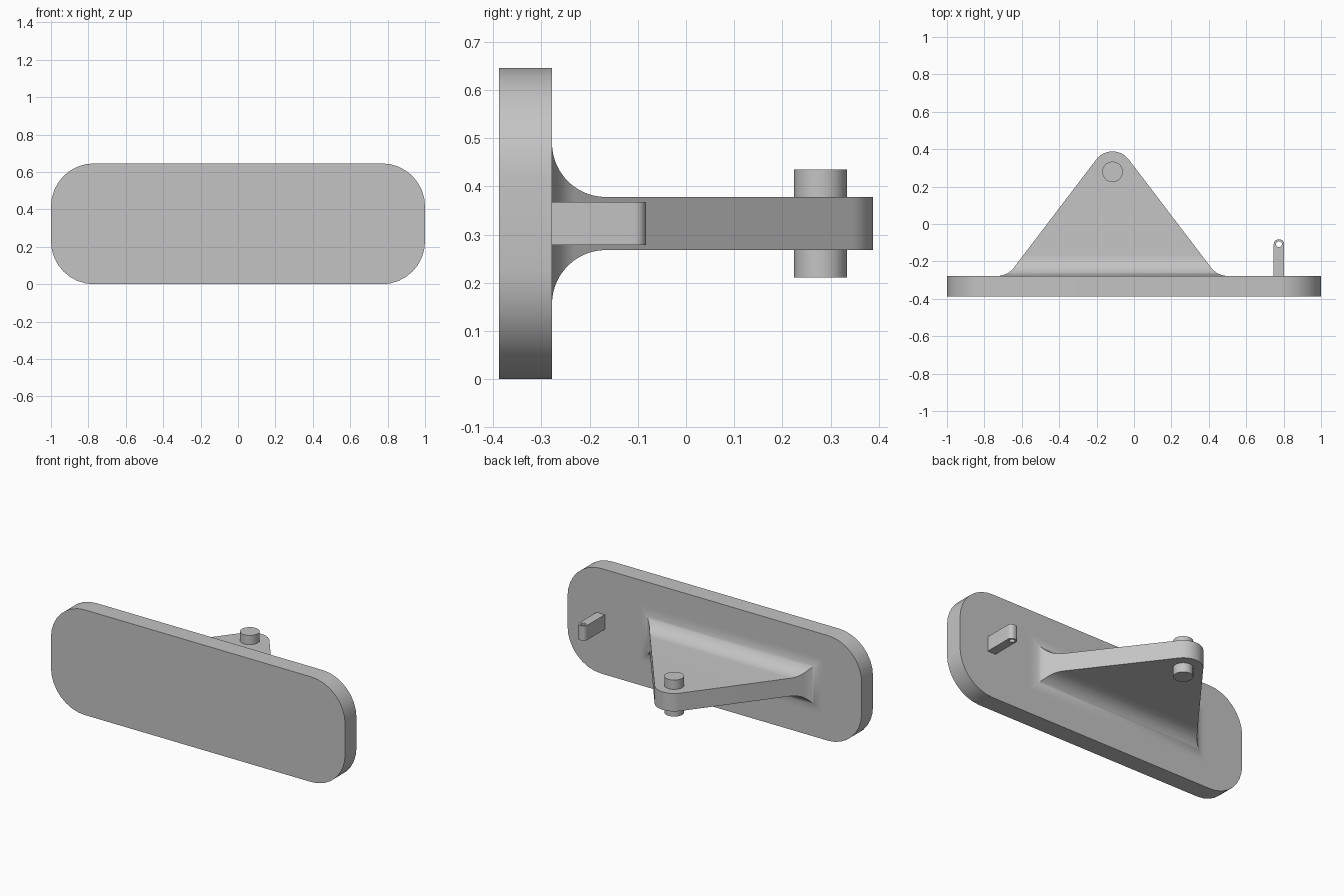
import bpy
import bmesh
from math import sin, cos, tan, pi, sqrt, radians
from mathutils import Vector

cube = bpy.data.objects.get("Cube")
if cube:
    bpy.data.objects.remove(cube, do_unlink=True)

metal = bpy.data.materials.new("plain_grey")
metal.use_nodes = True
grey = (0.55, 0.55, 0.55, 1)
metal.diffuse_color = grey
metal.node_tree.nodes["Principled BSDF"].inputs["Base Color"].default_value = grey


def make_object(name, bm, thickness=0):
    """Turn a bmesh into a shaded object, thickened evenly if asked."""
    bmesh.ops.recalc_face_normals(bm, faces=bm.faces[:])
    mesh = bpy.data.meshes.new(name)
    bm.to_mesh(mesh)
    bm.free()
    obj = bpy.data.objects.new(name, mesh)
    bpy.context.collection.objects.link(obj)
    mesh.materials.append(metal)
    bpy.ops.object.select_all(action="DESELECT")
    obj.select_set(True)
    bpy.context.view_layer.objects.active = obj
    if thickness:
        solid = obj.modifiers.new("Thickness", "SOLIDIFY")
        solid.thickness = thickness
        solid.offset = 0
        bpy.ops.object.modifier_apply(modifier=solid.name)
    bpy.ops.object.shade_smooth_by_angle(angle=radians(32))
    return obj


def arc(cx, cy, r, start, end, steps):
    angles = [radians(start + (end - start) * i / steps) for i in range(steps + 1)]
    return [(cx + r * cos(a), cy + r * sin(a)) for a in angles]


def slab(name, outlines, place, thickness):
    """Fill closed outlines (the later ones are holes) and thicken the face."""
    bm = bmesh.new()
    for outline in outlines:
        verts = [bm.verts.new(place(u, v)) for u, v in outline]
        for a, b in zip(verts, verts[1:] + verts[:1]):
            bm.edges.new((a, b))
    bmesh.ops.triangle_fill(bm, edges=bm.edges[:], use_beauty=True)
    return make_object(name, bm, thickness)


MID_Z = 0.323
FRONT, BACK = -0.388, -0.278

# Wide rounded pad
R = 0.23
w, h = 1 - R, MID_Z - R
corners = [(w, h), (-w, h), (-w, -h), (w, -h)]
outline = [p for i, (x, z) in enumerate(corners)
           for p in arc(x, z, R, 90 * i, 90 * i + 90, 8)]
slab("pad", [outline], lambda u, v: (u, (FRONT + BACK) / 2, MID_Z + v), BACK - FRONT)

# Triangular arm: rectangular sections lofted from the flared root to the round tip
PX, PY, TIP_R = -0.115, 0.279, 0.109
HALF, FILLET = 0.055, 0.112
lean = radians(37.3)                      # normal of the sloping side
tan_x, tan_y = TIP_R * cos(lean), PY + TIP_R * sin(lean)
root_w = tan_x + (tan_y - BACK) * tan(lean)
flare = FILLET * tan((pi / 2 - lean) / 2)  # tangent length of the side fillet


def half_width(y):
    d = y - BACK
    if y >= tan_y:
        return sqrt(max(TIP_R ** 2 - (y - PY) ** 2, 0))
    if d < flare * cos(lean):
        return root_w + flare - sqrt(max(FILLET ** 2 - (FILLET - d) ** 2, 0))
    return tan_x + (tan_y - y) * tan(lean)


def half_height(y):
    d = min(y - BACK, FILLET)
    return HALF + FILLET - sqrt(max(FILLET ** 2 - (FILLET - d) ** 2, 0))


levels = [BACK + FILLET * (1 - cos(pi / 2 * i / 14)) for i in range(15)]
levels.append(BACK + flare * cos(lean))
levels += [PY + TIP_R * sin(lean + (pi / 2 - lean) * i / 8) for i in range(9)]
bm = bmesh.new()
previous = None
for y in sorted(levels):
    a, b = half_width(y), half_height(y)
    ring = [bm.verts.new((PX + sx * a, y, MID_Z + sz * b))
            for sx, sz in ((-1, -1), (1, -1), (1, 1), (-1, 1))]
    if previous:
        for i in range(4):
            j = (i + 1) % 4
            bm.faces.new((previous[i], previous[j], ring[j], ring[i]))
    else:
        bm.faces.new(ring)
    previous = ring
bmesh.ops.remove_doubles(bm, verts=bm.verts[:], dist=1e-5)
make_object("arm", bm)

# Pivot pin through the tip
bm = bmesh.new()
bmesh.ops.create_cone(bm, cap_ends=True, segments=20, radius1=0.055, radius2=0.055, depth=0.224)
bmesh.ops.translate(bm, verts=bm.verts[:], vec=Vector((PX, PY, MID_Z)))
make_object("pivot_pin", bm)

# Small tab with a hole near its rounded end
TX, TIP, TW, TR = 0.775, -0.083, 0.028, 0.024
inner = TW - TR
tab = [(-TW, BACK), (TW, BACK)]
tab += arc(inner, TIP - TR, TR, 0, 90, 6) + arc(-inner, TIP - TR, TR, 90, 180, 6)
hole = arc(0, -0.108, 0.016, 0, 360, 16)[:-1]
slab("side_tab", [tab, hole], lambda u, v: (TX + u, v, MID_Z), 0.09)
